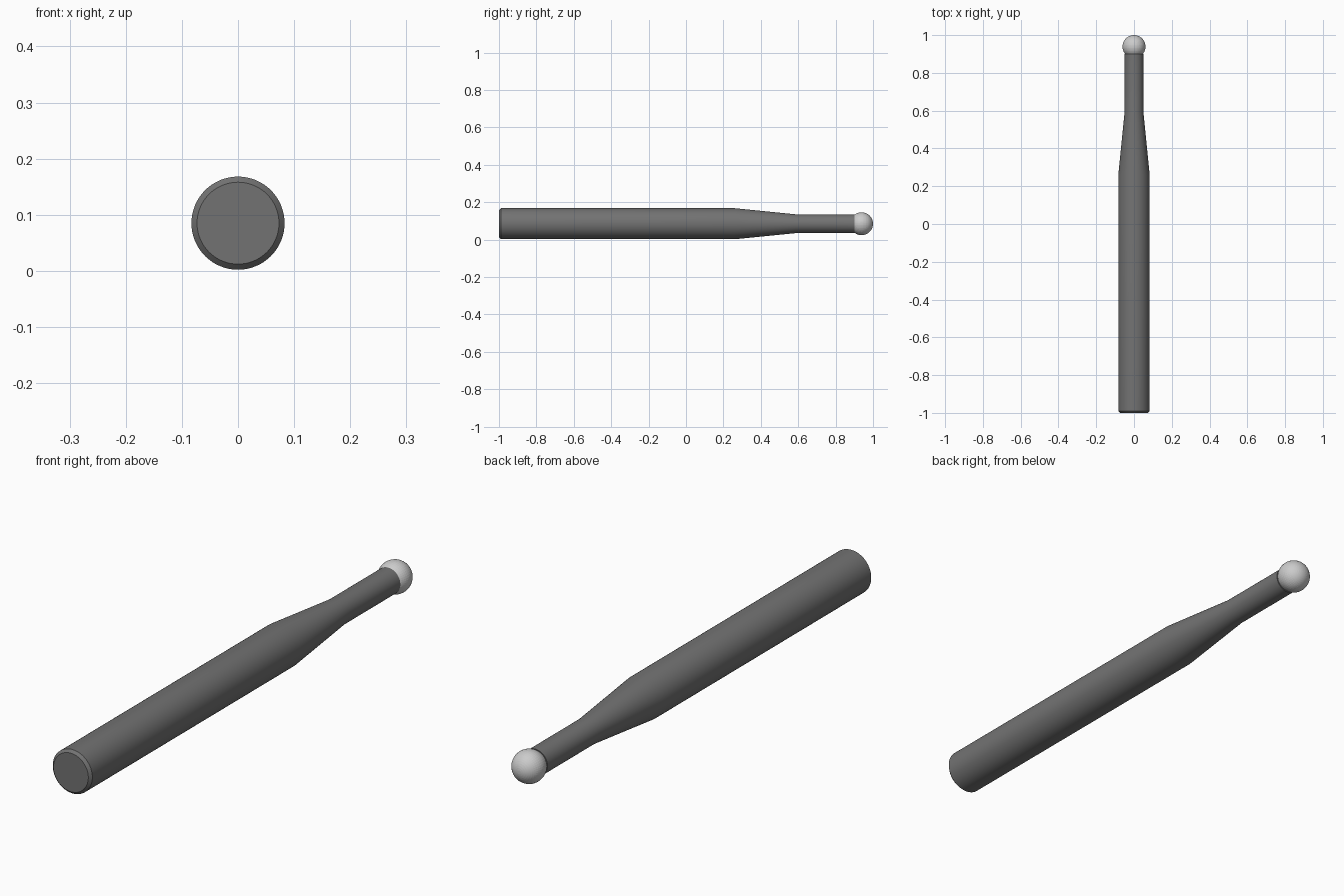
import bpy, bmesh, math
from mathutils import Matrix, Vector

if "Cube" in bpy.data.objects:
    bpy.data.objects.remove(bpy.data.objects["Cube"])

AXIS_Z = 0.085
SEGMENTS = 64


def material(name, grey):
    mat = bpy.data.materials.new(name)
    mat.diffuse_color = (grey, grey, grey, 1)
    mat.use_nodes = True
    mat.node_tree.nodes["Principled BSDF"].inputs["Base Color"].default_value = mat.diffuse_color
    return mat


def add_object(name, bm, mat):
    bmesh.ops.recalc_face_normals(bm, faces=bm.faces[:])
    mesh = bpy.data.meshes.new(name)
    bm.to_mesh(mesh)
    bm.free()
    mesh.materials.append(mat)
    obj = bpy.data.objects.new(name, mesh)
    obj.location.z = AXIS_Z
    bpy.context.collection.objects.link(obj)
    bpy.ops.object.select_all(action='DESELECT')
    obj.select_set(True)
    bpy.context.view_layer.objects.active = obj
    bpy.ops.object.shade_smooth_by_angle(angle=math.radians(5.8))
    return obj


# Shaft: chamfered butt, straight shank, tapered cone and thin neck, turned about y
profile = [(0.073, -1.0), (0.083, -0.99), (0.083, 0.26), (0.05, 0.59), (0.05, 0.90)]
bm = bmesh.new()
rings = []
for r, y in profile:
    angles = [2 * math.pi * i / SEGMENTS for i in range(SEGMENTS)]
    rings.append([bm.verts.new((r * math.cos(a), y, r * math.sin(a))) for a in angles])
for a, b in zip(rings, rings[1:]):
    for i in range(SEGMENTS):
        j = (i + 1) % SEGMENTS
        bm.faces.new((a[i], a[j], b[j], b[i]))
bm.faces.new(rings[0])
bm.faces.new(rings[-1])
add_object("shaft", bm, material("dark_grey", 0.17))

# Ball tip, poles along the shaft
bm = bmesh.new()
bmesh.ops.create_uvsphere(bm, u_segments=48, v_segments=24, radius=0.061,
                          matrix=Matrix.Translation((0, 0.939, 0)) @ Matrix.Rotation(math.pi / 2, 4, 'X'))
ball = add_object("ball_tip", bm, material("light_grey", 0.6))
ball.data.shade_smooth()
